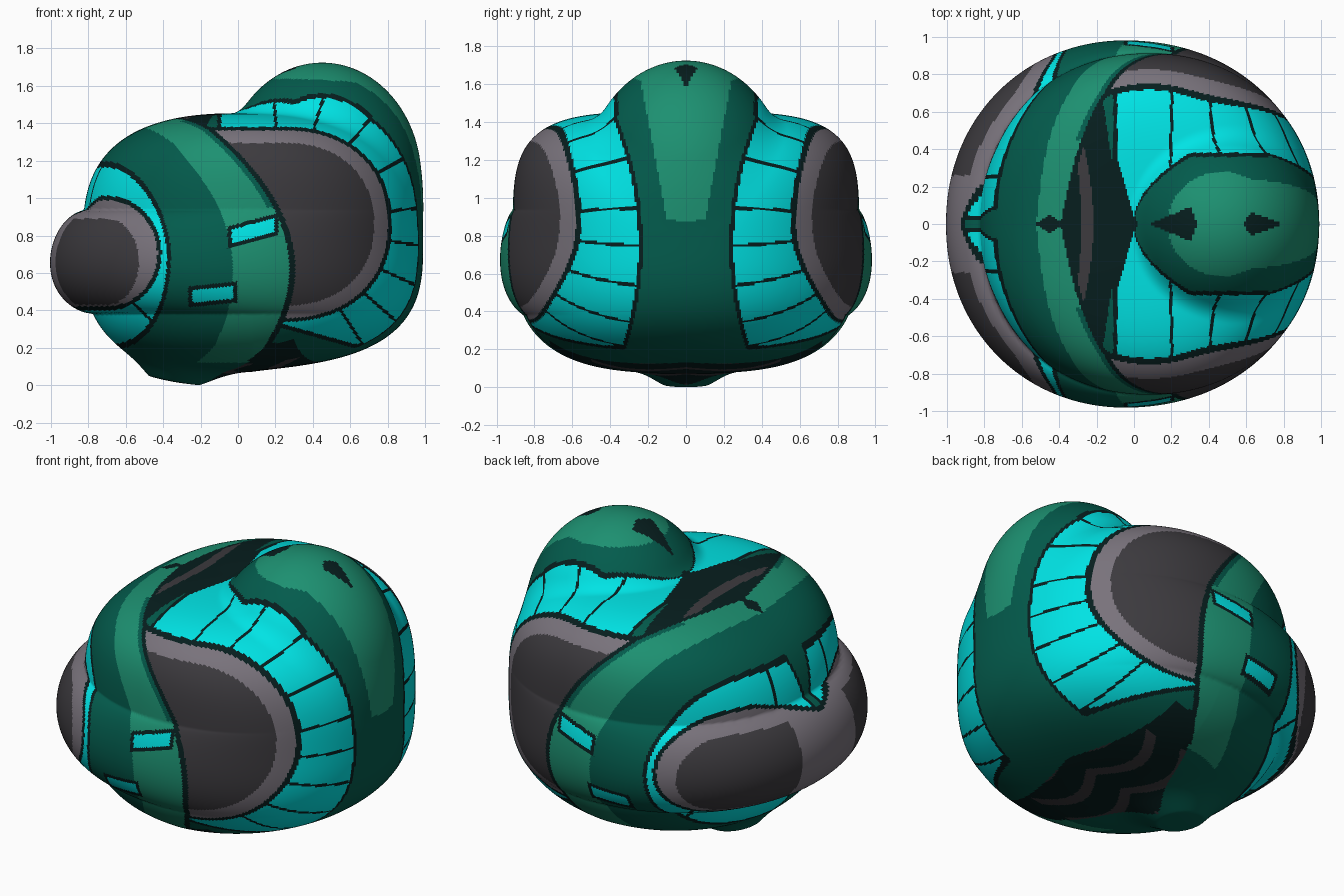
import bpy
from math import sin, cos, pi, exp, sqrt, atan2, hypot, degrees, radians
from mathutils import Vector

cube = bpy.data.objects.get("Cube")
if cube:
    bpy.data.objects.remove(cube)

# Flat colours
COLOURS = {
    "dark_green": (.001, .105, .073),
    "light_green": (.012, .28, .165),
    "cyan": (0, .77, .78),
    "charcoal": (.045, .042, .048),
    "grey": (.19, .17, .2),
    "black_green": (.002, .013, .013),
}
NAMES = list(COLOURS)


def make_material(name):
    mat = bpy.data.materials.new(name)
    mat.use_nodes = True
    rgba = (*COLOURS[name], 1)
    mat.diffuse_color = rgba
    shader = mat.node_tree.nodes["Principled BSDF"]
    shader.inputs["Base Color"].default_value = rgba
    shader.inputs["Roughness"].default_value = .6
    return mat


# Shape: rounded body, domed crest, raised goggle belt and chin bump
CENTRE = Vector((.08, 0, .76))
BODY = Vector((.91, .915, .69))
CREST_OFFSET = Vector((.37, 0, .34))
CREST = Vector((.53, .53, .62))


def body_radius(d):
    ring = (abs(d.x) / BODY.x) ** 2.1 + (abs(d.y) / BODY.y) ** 2.1
    power, height = 3, BODY.z
    if d.z > 0:
        # Boxier shoulders at the sides, rounder brow
        power = 2.8 + 1.3 * d.y ** 2 / (d.x ** 2 + d.y ** 2 + 1e-6)
    else:
        # Floor rises towards the rear
        height -= .07 * max(0, d.x)
    return (ring ** (power / 2.1) + (abs(d.z) / height) ** power) ** (-1 / power)


def crest_radius(d):
    ray = Vector([a / s for a, s in zip(d, CREST)])
    start = Vector([a / s for a, s in zip(CREST_OFFSET, CREST)])
    a, b, c = ray.dot(ray), ray.dot(start), start.dot(start) - 1
    return (b + sqrt(b * b - a * c)) / a


def surface(d):
    body, crest = body_radius(d), crest_radius(d)
    blend = max(.07 - abs(body - crest), 0)
    r = max(body, crest) + blend * blend / .28
    p = CENTRE + d * r
    belt = max(0, 1 - ((p.z - .655) / .275) ** 2) ** .75
    r += .18 * belt * max(0, min(1, (.8 - p.x) / 1.65)) ** 1.3
    if d.z < 0:
        r += min(.085, .13 * exp(-((p.x + .3) / .19) ** 2 - (p.y / .18) ** 2))
    return CENTRE + d * r


# Measures: positive inside an area, roughly in units of length
def oval(a, b, ra, rb, power=2):
    size = (abs(a / ra) ** power + abs(b / rb) ** power) ** (1 / power)
    return (1 - size) * min(ra, rb)


def kite(x, y, tail, wide, tip, half):
    return half * min((x - tail) / (wide - tail), (tip - x) / (tip - wide)) - y


def plate(x, z, cx, cz, slope, half_x, half_z):
    return min(half_x - abs(x - cx), half_z - abs(z - cz - slope * (x - cx)))


def outlined(depth, colour, line=.011):
    if depth < -line:
        return None
    return colour if depth > line else "black_green"


def band_edge(y, z):
    """Rear edge of the band that runs from the brow down the cheek."""
    return .29 - .78 * (z - .62) ** 2 - .25 * max(0, .7 - y)


def goggles(x, y, z):
    front = max(x + .7, 0)
    lens = min(oval(front, z - .66, .17, .23), y - .26)
    if lens > 0:
        return "charcoal"
    top = .3 - .12 * max(0, 1 - y / .4)
    frame = oval(front, z - .7, .28, top if z > .7 else .29)
    gap = .03 + .25 * max(0, z - .95, .4 - z)
    surround = min(oval(front, z - .69, .33, .49, 1.8 if z > .69 else 2.2), y - gap)
    seam = abs(y - .25) if z > .7 else abs(x + z + .12)
    if frame < -.011 and surround > 0 and seam < .01:
        return "black_green"
    return outlined(frame, "grey") or outlined(surround, "cyan")


def side_panel(x, y, z):
    """Charcoal dome, its grey rim and the segmented cyan panel around it."""
    behind = x - band_edge(y, z)
    rise = z - .86
    dome = oval(max(x - .25, 0), rise, .56, .51, 2.2)
    if y > .4 and min(dome, behind) > -.008:
        return outlined(min(dome, behind), "charcoal" if dome > .075 else "grey", .008)
    inner = min(.24 + .3 * (z - .75) ** 2, .37) * sqrt(max(0, min(1, x / .3)))
    front = x + .1 - .1 * max(0, 1 - y / .35) if z > 1 else behind
    bottom = z - max(.21, .33 - .28 * (x - .19))
    panel = min(y - inner, front, bottom, -dome if y > .4 else 1)
    # Spokes fan out from the dome, wider apart over the top
    angle = degrees(atan2(rise, x - .25)) - 7
    step = 16 if angle < 0 else 22
    off = abs((angle + step / 2) % step - step / 2)
    if panel > 0 and abs(angle - 15) < 85 and radians(off) * hypot(rise, x - .25) < .008:
        return "black_green"
    return outlined(panel, "cyan")


def brow(x, y, z):
    """Dark gap between band and crest, with a thin streak and a wedge."""
    if z < 1 or y > .72 or not band_edge(y, z) < x < .02 - y / 3 * (y < .4) - .13 * (y >= .4):
        return None
    if y < .43 and abs(x + .25 + .25 * y * y) < .032 - .04 * y * y:
        return "charcoal"
    wedge = y > .35 and x > -.12 - .15 * (y - .35)
    return "dark_green" if wedge else "black_green"


def band(x, y, z):
    if z > 1 and kite(x, y, -.53, -.45, -.37, .05) > 0:
        return "black_green"
    if y > .5:
        for spot in ((.08, .825, .27, .125, .048), (-.135, .485, .1, .12, .045)):
            colour = outlined(plate(x, z, *spot), "cyan")
            if colour:
                return colour
    ahead = band_edge(y, z) - x
    if abs(ahead) < .016 and z > .13:
        return "black_green"
    margin = .05 if z > .95 and y > .45 else 0
    on_stripe = margin < ahead < .2 + .12 * y and (z > 1 or (y > .35 and z > .12))
    return "light_green" if on_stripe else None


def crest(x, y, z):
    if z > 1.2 and max(kite(x, y, .08, .3, .34, .09), kite(x, y, .58, .63, .8, .06)) > 0:
        return "black_green"
    cap = z > 1.2 and oval(x - .47, y, .29, .28) > 0
    strip = x > .47 and z > .88 and y < .1 + .19 * (z - .88)
    return "light_green" if cap or strip else None


def underside(x, y, z):
    if z > .3 or y > .72 or not band_edge(y, z) < x < .48 - .25 * y:
        return None
    streak = y < .5 and sin(25 * x + 3 * sin(6 * y)) > .6
    return "charcoal" if streak else "black_green"


def paint(p):
    for part in (goggles, band, side_panel, brow, crest, underside):
        colour = part(p.x, abs(p.y), p.z)
        if colour:
            return NAMES.index(colour)
    return NAMES.index("dark_green")


# Half shell as a polar grid around the side axis
ROWS, COLS = 138, 520
verts, faces = [], []
for i in range(ROWS + 1):
    tilt = pi / 2 * i / ROWS
    for j in range(COLS if i else 1):
        turn = 2 * pi * j / COLS
        across = cos(tilt) if i < ROWS else 0
        verts.append(surface(Vector((sin(tilt) * cos(turn), across, sin(tilt) * sin(turn)))))
for i in range(ROWS):
    outer = 1 + i * COLS
    inner = outer - COLS
    for j in range(COLS):
        k = (j + 1) % COLS
        if i:
            faces.append((inner + k, inner + j, outer + j, outer + k))
        else:
            faces.append((0, outer + j, outer + k))

# Stand the shell on the floor, paint it and mirror it
mesh = bpy.data.meshes.new("helmet_shell")
floor = min(v.z for v in verts)
mesh.from_pydata([(v.x, v.y, v.z - floor) for v in verts], [], faces)
for name in NAMES:
    mesh.materials.append(make_material(name))
for face in mesh.polygons:
    face.material_index = paint(face.center)
    face.use_smooth = True
if mesh.polygons[0].normal.y < 0:
    mesh.flip_normals()
mesh.update()
shell = bpy.data.objects.new("helmet_shell", mesh)
bpy.context.collection.objects.link(shell)
mirror = shell.modifiers.new("Mirror", "MIRROR")
mirror.use_axis = (False, True, False)
mirror.use_clip = True
